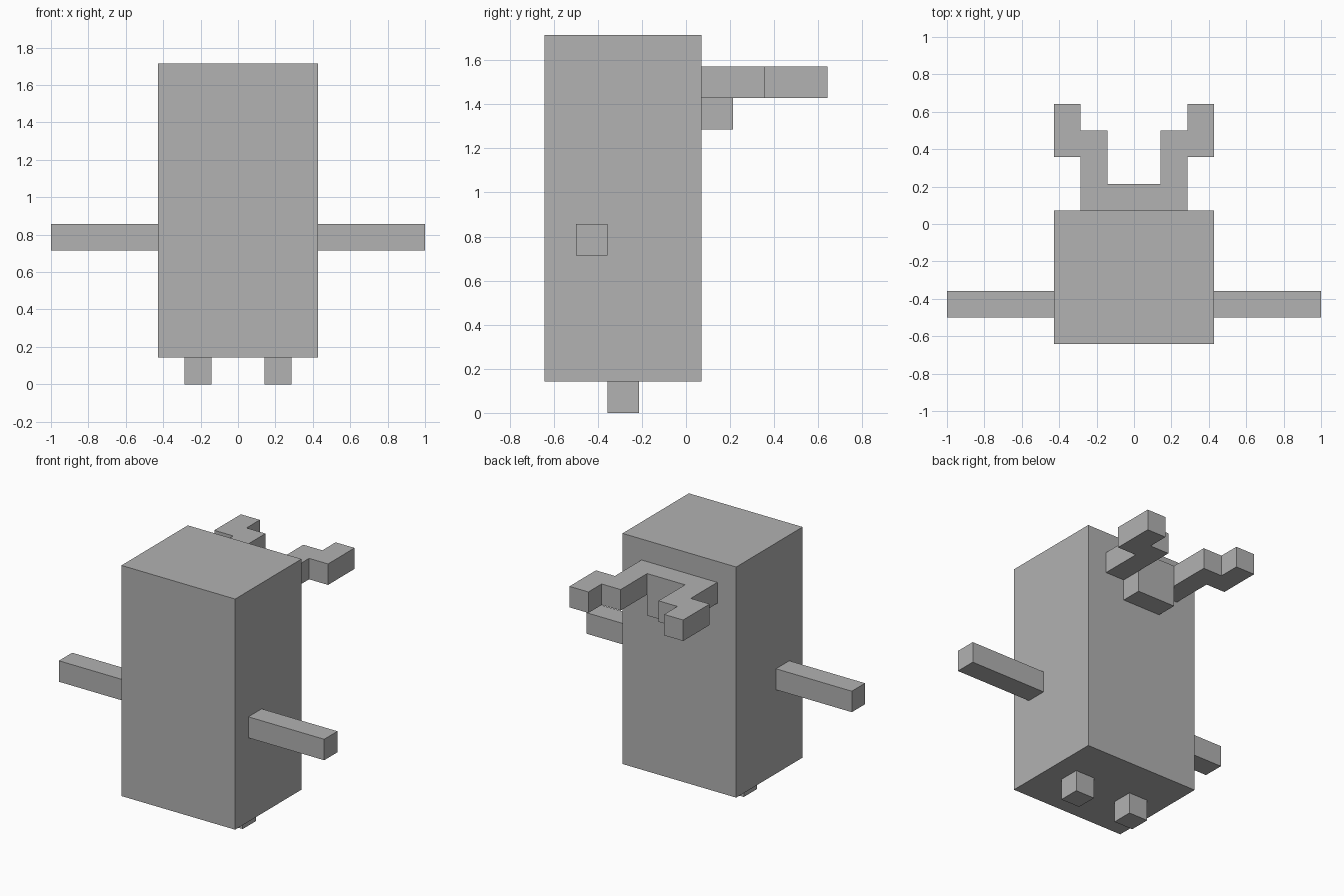
import bpy
import bmesh

if "Cube" in bpy.data.objects:
    bpy.data.objects.remove(bpy.data.objects["Cube"], do_unlink=True)

U = 1 / 7  # one block of the blocky grid

grey = bpy.data.materials.new("plain grey")
grey.use_nodes = True
grey.diffuse_color = (0.445, 0.445, 0.445, 1)
grey.node_tree.nodes["Principled BSDF"].inputs["Base Color"].default_value = grey.diffuse_color


def prism(name, outline, z0, z1):
    """Extrude a flat outline, given in blocks, from z0 up to z1."""
    bm = bmesh.new()
    base = bm.faces.new([bm.verts.new((x * U, y * U, z0 * U)) for x, y in outline])
    top = bmesh.ops.extrude_face_region(bm, geom=[base])["geom"]
    verts = [g for g in top if isinstance(g, bmesh.types.BMVert)]
    bmesh.ops.translate(bm, verts=verts, vec=(0, 0, (z1 - z0) * U))
    bmesh.ops.recalc_face_normals(bm, faces=bm.faces)
    mesh = bpy.data.meshes.new(name)
    bm.to_mesh(mesh)
    bm.free()
    mesh.materials.append(grey)
    obj = bpy.data.objects.new(name, mesh)
    bpy.context.collection.objects.link(obj)
    return obj


def box(name, x, y, z):
    return prism(name, [(x[0], y[0]), (x[1], y[0]), (x[1], y[1]), (x[0], y[1])], *z)


# Tall body
box("body", (-3, 3), (-4.5, 0.5), (1, 12))

# Arms and feet, one of each per side
for side, s in (("left", 1), ("right", -1)):
    box(side + "_arm", sorted((3 * s, 7 * s)), (-3.5, -2.5), (5, 6))
    box(side + "_foot", sorted((1 * s, 2 * s)), (-2.5, -1.5), (0, 1))

# Forked antlers behind the body: half outline, mirrored
half = [(2, 0.5), (2, 2.5), (3, 2.5), (3, 4.5), (2, 4.5), (2, 3.5), (1, 3.5), (1, 1.5)]
# The tip touches the prong along a full block side, so the outline stays simple
prism("antlers", half + [(-x, y) for x, y in reversed(half)], 10, 11)

# Small block under the antlers
box("antler_support", (-1, 1), (0.5, 1.5), (9, 10))
